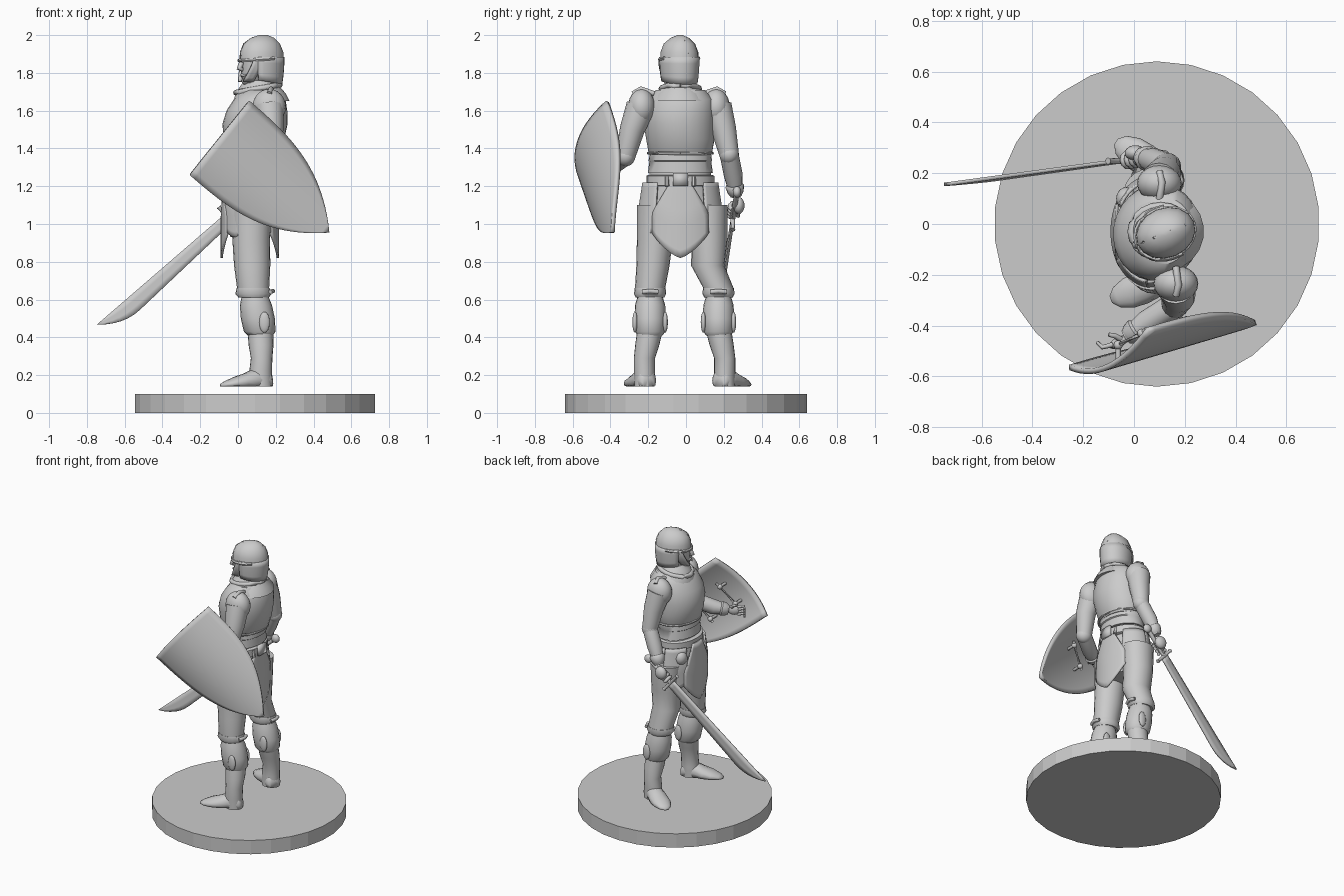
import bpy, bmesh, math
from math import sin, cos, pi, radians
from mathutils import Vector, Matrix

if "Cube" in bpy.data.objects:
    bpy.data.objects.remove(bpy.data.objects["Cube"])

grey = bpy.data.materials.new("plain_grey")
grey.use_nodes = True
grey.diffuse_color = (0.6, 0.6, 0.6, 1)
grey.node_tree.nodes["Principled BSDF"].inputs["Base Color"].default_value = (0.6, 0.6, 0.6, 1)


def finish(name, bm, angle=50, subdiv=0, thick=0):
    bmesh.ops.recalc_face_normals(bm, faces=bm.faces)
    me = bpy.data.meshes.new(name)
    bm.to_mesh(me)
    bm.free()
    me.materials.append(grey)
    ob = bpy.data.objects.new(name, me)
    bpy.context.collection.objects.link(ob)
    if thick:
        ob.modifiers.new("thickness", 'SOLIDIFY').thickness = thick
        ob.modifiers["thickness"].offset = 0
    if subdiv:
        ob.modifiers.new("smooth", 'SUBSURF').levels = subdiv
        ob.modifiers["smooth"].render_levels = subdiv
    bpy.ops.object.select_all(action='DESELECT')
    ob.select_set(True)
    bpy.context.view_layer.objects.active = ob
    if angle:
        bpy.ops.object.shade_smooth_by_angle(angle=radians(angle))
    return ob


def skin(name, rings, caps=True, **kw):
    """Bridge equal closed rings of points."""
    bm = bmesh.new()
    vs = [[bm.verts.new(p) for p in r] for r in rings]
    n = len(vs[0])
    for a, b in zip(vs, vs[1:]):
        for i in range(n):
            bm.faces.new((a[i], a[(i + 1) % n], b[(i + 1) % n], b[i]))
    if caps:
        bm.faces.new(vs[0])
        bm.faces.new(vs[-1])
    return finish(name, bm, **kw)


def loft(name, rings, n=20, yaw=0, **kw):
    """Stack level ellipses given as x, y, z, half depth, half width."""
    c, s = cos(radians(yaw)), sin(radians(yaw))
    out = []
    for x, y, z, a, b in rings:
        e = [(a * cos(2 * pi * i / n), b * sin(2 * pi * i / n)) for i in range(n)]
        out.append([(x + u * c - v * s, y + u * s + v * c, z) for u, v in e])
    return skin(name, out, **kw)


def tube(name, pts, radii, n=12, **kw):
    pts = [Vector(p) for p in pts]
    rings = []
    for i, p in enumerate(pts):
        t = (pts[min(i + 1, len(pts) - 1)] - pts[max(i - 1, 0)]).normalized()
        ref = Vector((1, 0, 0)) if abs(t.x) < 0.6 else Vector((0, 0, 1))
        a = t.cross(ref).normalized()
        b = t.cross(a)
        r = radii[i] if isinstance(radii, (list, tuple)) else radii
        rings.append([p + r * (a * cos(2 * pi * k / n) + b * sin(2 * pi * k / n)) for k in range(n)])
    return skin(name, rings, **kw)


def ball(name, loc, size, yaw=0):
    bm = bmesh.new()
    bmesh.ops.create_uvsphere(bm, u_segments=20, v_segments=12, radius=1)
    m = Matrix.Translation(loc) @ Matrix.Rotation(radians(yaw), 4, 'Z') @ Matrix.Diagonal((*size, 1))
    bm.transform(m)
    return finish(name, bm)


def panel(name, f, nu=8, nv=10, thick=0.012, **kw):
    """Thickened sheet from f(u, v), with u and v from 0 to 1."""
    bm = bmesh.new()
    g = [[bm.verts.new(f(i / nu, j / nv)) for i in range(nu + 1)] for j in range(nv + 1)]
    for a, b in zip(g, g[1:]):
        for i in range(nu):
            bm.faces.new((a[i], a[i + 1], b[i + 1], b[i]))
    bmesh.ops.remove_doubles(bm, verts=bm.verts, dist=0.0005)
    return finish(name, bm, thick=thick, **kw)


# Round base
rim = [(0.09 + 0.64 * sin(2 * pi * i / 30), 0.64 * cos(2 * pi * i / 30)) for i in range(30)]
skin("base", [[(x, y, z) for x, y in rim] for z in (0, 0.1)], angle=0)

# Legs: hip, knee and ankle offsets, toe heading
for side, yt, yk, ya, toe in (("left", -0.165, -0.19, -0.22, 20), ("right", 0.125, 0.172, 0.205, -32)):
    loft(side + "_thigh", [(0.07, yt, 1.1, 0.11, 0.095), (0.07, yt, 0.92, 0.1, 0.095),
         (0.075, yt - 0.01, 0.78, 0.096, 0.088), (0.08, yk, 0.66, 0.085, 0.08), (0.085, yk, 0.61, 0.08, 0.075)])
    loft(side + "_thigh_hem", [(0.08, yk, 0.66, 0.088, 0.082), (0.082, yk, 0.63, 0.096, 0.085),
         (0.083, yk, 0.61, 0.08, 0.075)])
    loft(side + "_knee_guard", [(0.09, yk, 0.62, 0.07, 0.065), (0.095, yk, 0.57, 0.085, 0.08),
         (0.105, yk, 0.5, 0.09, 0.083), (0.115, yk, 0.43, 0.084, 0.08), (0.118, yk, 0.41, 0.066, 0.066)])
    for dy in (-0.08, 0.08):
        ball(side + "_knee_wing", (0.14, yk + dy, 0.48), (0.028, 0.014, 0.055))
    loft(side + "_boot_shaft", [(0.118, yk, 0.44, 0.068, 0.068), (0.122, (yk + ya) / 2, 0.36, 0.066, 0.064),
         (0.125, ya, 0.29, 0.057, 0.056), (0.12, ya, 0.22, 0.06, 0.056), (0.12, ya, 0.14, 0.062, 0.054)])
    # Foot lofted along its length, pointing along the toe heading
    foot = []
    for d, w, h in ((-0.06, 0.03, 0.05), (-0.045, 0.05, 0.09), (0.03, 0.055, 0.1), (0.09, 0.064, 0.07),
                    (0.15, 0.062, 0.05), (0.2, 0.042, 0.028), (0.225, 0.014, 0.014)):
        c, s = cos(radians(toe)), sin(radians(toe))
        ring = []
        for k in range(14):
            a = 2 * pi * k / 14
            v, z = w * cos(a), 0.14 + max(0, h * (0.35 + 0.65 * sin(a)))
            ring.append((0.12 - d * c - v * s * -1, ya - d * s - v * c, z))
        foot.append(ring)
    skin(side + "_foot", foot, angle=60)
    tube(side + "_knee_strap", [(0.17, yk - 0.04, 0.64), (0.185, yk, 0.645), (0.17, yk + 0.04, 0.64)], 0.012, n=8)

# Hips, waist and breastplate
loft("hips", [(0.06, -0.03, 0.93, 0.1, 0.16), (0.06, -0.03, 1.02, 0.125, 0.2), (0.06, -0.03, 1.14, 0.125, 0.19),
              (0.07, -0.03, 1.24, 0.115, 0.165), (0.075, -0.03, 1.32, 0.11, 0.158)])
loft("belt", [(0.07, -0.03, z, 0.128 + d, 0.17 + d) for z, d in ((1.2, 0), (1.205, 0.01), (1.255, 0.01), (1.26, 0))], n=28)
loft("waist_lames", [(0.075, -0.03, 1.27, 0.128, 0.172), (0.078, -0.03, 1.33, 0.122, 0.164),
                     (0.078, -0.03, 1.335, 0.13, 0.168), (0.08, -0.03, 1.39, 0.125, 0.16)], n=28)
loft("cuirass", [(0.08, -0.03, 1.36, 0.128, 0.16), (0.082, -0.03, 1.38, 0.138, 0.17), (0.085, -0.03, 1.45, 0.16, 0.182),
                 (0.09, -0.035, 1.53, 0.172, 0.19), (0.1, -0.035, 1.6, 0.16, 0.19), (0.115, -0.03, 1.66, 0.135, 0.175),
                 (0.125, -0.03, 1.71, 0.1, 0.13)], n=28, yaw=-10)
tube("cuirass_hem", [(0.081 + 0.137 * cos(a * pi / 14), -0.03 + 0.17 * sin(a * pi / 14), 1.375) for a in range(29)], 0.008, n=6)
loft("collar", [(0.125, -0.03, 1.65, 0.15, 0.155), (0.12, -0.03, 1.69, 0.135, 0.13), (0.115, -0.03, 1.73, 0.105, 0.095),
                (0.115, -0.03, 1.76, 0.08, 0.075)], yaw=-10)
tube("collar_roll", [(0.105 + 0.115 * cos(a * pi / 10), -0.03 + 0.1 * sin(a * pi / 10), 1.715 + 0.02 * cos(a * pi / 10))
                     for a in range(21)], 0.016, n=8)


# Hanging skirt pieces, wrapped round the hips
def skirt(name, mid, half_top, half_low, z_top, z_low, drop, rx=0.135, ry=0.2):
    def f(u, v):
        t = 2 * u - 1
        a = radians(mid + t * (half_top + (half_low - half_top) * min(1, v * 1.6)))
        z = z_top + (z_low - drop * (1 - abs(t) ** 1.4) - z_top) * v
        flare = 1 + 0.1 * min(1, v * 2)
        return (0.062 + rx * flare * cos(a), -0.03 + ry * flare * sin(a), z)
    panel(name, f, nu=12)


skirt("back_flap", 0, 14, 42, 1.23, 0.95, 0.13)
skirt("front_flap", 180, 14, 38, 1.23, 0.95, 0.13)
for side, s in (("left", -1), ("right", 1)):
    skirt(side + "_back_tasset", s * 66, 28, 30, 1.22, 0.97, 0.04, ry=0.195)
    skirt(side + "_front_tasset", s * 122, 26, 28, 1.22, 0.97, 0.04, ry=0.195)
    tube(side + "_buckle", [(0.19, -0.03 + s * 0.07, 1.25), (0.2, -0.03 + s * 0.07, 1.2)], 0.012, n=6)
panel("belt_buckle", lambda u, v: (0.21, -0.07 + 0.08 * u, 1.2 + 0.07 * v), 1, 1, 0.02)
ball("belt_pouch", (-0.03, 0.1, 1.15), (0.04, 0.045, 0.05))

# Arms
arms = {"left": [(0.165, -0.24, 1.62), (0.175, -0.285, 1.5), (0.16, -0.32, 1.36), (0.05, -0.39, 1.31), (-0.03, -0.445, 1.29)],
        "right": [(0.1, 0.165, 1.62), (0.12, 0.2, 1.5), (0.13, 0.228, 1.37), (0.075, 0.25, 1.26), (0.03, 0.265, 1.15)]}
for side, p in arms.items():
    s = -1 if side == "left" else 1
    tube(side + "_upper_arm", p[:3], [0.078, 0.066, 0.052], n=16)
    ball(side + "_shoulder", Vector(p[0]) + Vector((0, -s * 0.005, 0)), (0.088, 0.072, 0.095))
    ball(side + "_elbow", p[2], (0.055, 0.052, 0.055))
    tube(side + "_forearm", p[2:], [0.05, 0.05, 0.032], n=16)
    tube(side + "_cuff", [Vector(p[3]).lerp(Vector(p[4]), t) for t in (0.45, 0.55, 0.85, 0.95)],
         [0.042, 0.05, 0.042, 0.034], n=14)
    tube(side + "_shoulder_strap", [(p[0][0], p[0][1] - s * 0.07, 1.69), (p[0][0] + 0.01, p[0][1], 1.715),
         (p[0][0], p[0][1] + s * 0.04, 1.69)], 0.014, n=8)

# Open hand behind the shield
ball("left_palm", (-0.06, -0.465, 1.29), (0.042, 0.02, 0.035), yaw=28)
for k in range(4):
    z = 1.315 - 0.018 * k
    tube("left_finger", [(-0.085, -0.475, z), (-0.125, -0.485, z + 0.01), (-0.145, -0.465, z)], [0.01, 0.009, 0.007], n=8)
tube("left_thumb", [(-0.05, -0.455, 1.31), (-0.075, -0.44, 1.335), (-0.1, -0.435, 1.34)], [0.012, 0.01, 0.008], n=8)

# Sword
guard = Vector((-0.05, 0.248, 1.03))
axis = Vector((-0.66, -0.09, -0.57)).normalized()
up = Vector((-0.57, 0, 0.66)).normalized()
across = axis.cross(up)


def blade(u, v):
    w = (0.06 + 0.04 * v) * (1 - max(0, (v - 0.75) / 0.25) ** 2)
    return guard + axis * 0.9 * v + up * (0.03 - w * u)


panel("sword_blade", blade, 3, 24, 0.014, angle=30)
tube("sword_guard", [guard + up * t for t in (-0.08, -0.07, 0, 0.07, 0.08)], [0.014, 0.01, 0.013, 0.01, 0.014], n=8)
tube("sword_grip", [guard, guard - axis * 0.19], 0.014, n=10)
ball("sword_pommel", guard - axis * 0.215, (0.03, 0.022, 0.03))
ball("right_palm", guard - axis * 0.075 + across * 0.012 + Vector((0, 0.012, 0.02)), (0.042, 0.03, 0.045))
for k in range(4):
    c = guard - axis * (0.03 + 0.022 * k)
    tube("right_finger", [c + 0.026 * (across * cos(a) + up * sin(a)) for a in [i * 0.65 - 0.4 for i in range(8)]], 0.0115, n=8)

# Curved heater shield with its grip bars
down, wide = Vector((0.757, 0, -0.653)), Vector((0.625, 0, 0.78))


def shield(u, v, inward=0.0):
    s, t = 0.766 * v, 2 * u - 1
    w = 0.248 * (1 - v ** 3) * t
    y = -0.56 + 0.225 * s + 0.3 * w + 0.07 * (w / 0.248) ** 2 + inward
    return Vector((-0.1, 0, 1.455)) + down * s + wide * w + Vector((0, y, 0))


panel("shield", shield, 16, 24, 0.022, angle=40)
for v in (0.14, 0.42):
    ends = [shield(u, v, 0.0) for u in (0.36, 0.66)]
    raised = [shield(u, v, 0.075) for u in (0.36, 0.66)]
    tube("shield_bar", [shield(0.3, v, 0.075), *raised, shield(0.72, v, 0.075)], 0.01, n=8)
    for a, b in zip(ends, raised):
        tube("shield_peg", [a, b], 0.01, n=8)
        ball("shield_knob", b, (0.018, 0.018, 0.018))

# Head, turned a little toward the shield
YAW = 22
turn = Matrix.Translation((0.125, -0.035, 0)) @ Matrix.Rotation(radians(YAW), 4, 'Z')


def H(x, y, z):
    return turn @ Vector((x, y, z))


loft("neck", [(0.12, -0.03, 1.68, 0.075, 0.07), (0.12, -0.03, 1.8, 0.07, 0.065)])
loft("face", [(*H(-0.05, 0, z)[:2], z, a, b) for z, a, b in ((1.735, 0.03, 0.028), (1.75, 0.055, 0.045),
     (1.79, 0.062, 0.062), (1.84, 0.06, 0.07), (1.9, 0.06, 0.074))], yaw=YAW)
tube("nose", [H(-0.1, 0, 1.875), H(-0.118, 0, 1.845), H(-0.126, 0, 1.825), H(-0.105, 0, 1.815)], [0.01, 0.014, 0.017, 0.01], n=8)
tube("lips", [H(-0.1, -0.025, 1.785), H(-0.113, 0, 1.788), H(-0.1, 0.025, 1.785)], 0.009, n=8)
ball("chin", H(-0.09, 0, 1.757), (0.022, 0.028, 0.02), yaw=YAW)
dome = [(*H(x, 0, z)[:2], z, a, b) for z, x, a, b in ((1.87, 0, 0.12, 0.099), (1.91, 0, 0.118, 0.097),
        (1.955, 0, 0.1, 0.08), (1.985, 0.005, 0.065, 0.046), (2.0, 0.01, 0.025, 0.012))]
loft("helmet_dome", dome, n=16, yaw=YAW, angle=40)


# Helmet neck guard leaves the face open
def neck_guard(u, v):
    a = radians(118) * (2 * u - 1)
    r = 1 - 0.1 * v * v
    return H(0.118 * r * cos(a), 0.098 * r * sin(a), 1.885 - v * (0.1 + 0.045 * cos(a / 2)))


panel("helmet_neck_guard", neck_guard, 16, 4, 0.012, angle=40)
tube("helmet_brow", [H(0.122 * cos(a), 0.101 * sin(a), 1.875 + 0.01 * cos(a)) for a in [radians(75 + i * 17.5) for i in range(13)]],
     0.01, n=6)
tube("helmet_ridge", [H(x, 0, z) for x, z in ((-0.118, 1.89), (-0.095, 1.955), (-0.05, 1.985), (0.02, 1.995),
                      (0.08, 1.97), (0.115, 1.9))], 0.006, n=6)
for s in (-1, 1):
    panel("cheek_guard", lambda u, v: H(-0.02 - 0.055 * u - 0.045 * v, s * (0.094 - 0.05 * v * v - 0.012 * u),
          1.88 - 0.125 * v), 3, 6, 0.01)
